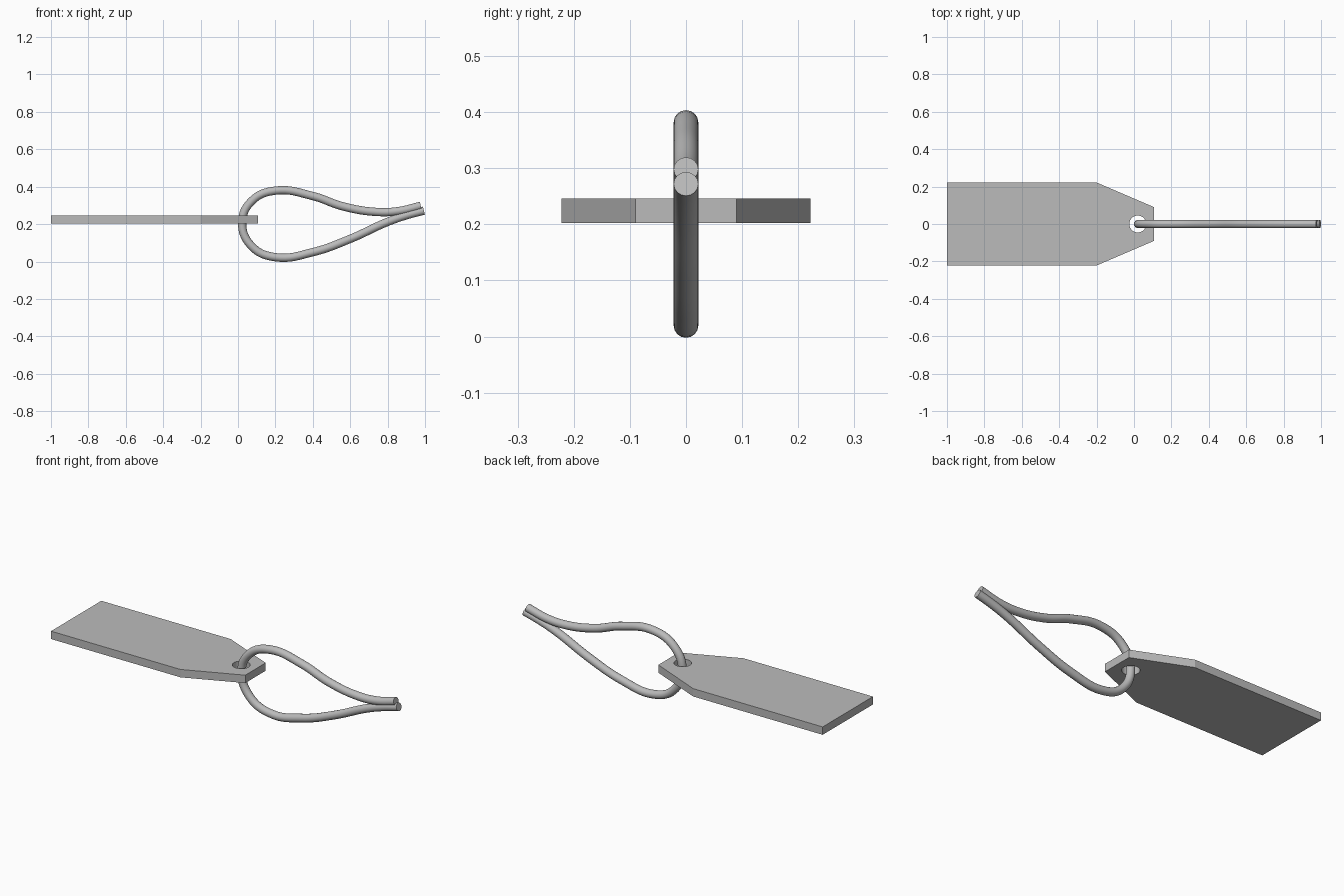
import bpy, bmesh, math

cube = bpy.data.objects.get("Cube")
if cube:
    bpy.data.objects.remove(cube, do_unlink=True)

# One plain grey for card and cord
grey = bpy.data.materials.new("light_grey")
grey.use_nodes = True
colour = (0.5, 0.5, 0.5, 1)
grey.diffuse_color = colour
grey.node_tree.nodes["Principled BSDF"].inputs["Base Color"].default_value = colour


def link(name, data):
    obj = bpy.data.objects.new(name, data)
    bpy.context.collection.objects.link(obj)
    data.materials.append(grey)
    return obj


def activate(obj):
    bpy.ops.object.select_all(action='DESELECT')
    obj.select_set(True)
    bpy.context.view_layer.objects.active = obj


# Tag card: clipped-corner outline with a round hole, extruded
BOTTOM, THICK = 0.202, 0.044
half = [(-1, 0.222), (-0.2, 0.222), (0.108, 0.09)]
outline = half + [(x, -y) for x, y in reversed(half)]
SIDES = 48
hole = [(0.02 + 0.045 * math.cos(i * math.tau / SIDES),
         0.045 * math.sin(i * math.tau / SIDES)) for i in range(SIDES)]

card = bpy.data.curves.new("tag_card", 'CURVE')
card.dimensions = '2D'
card.fill_mode = 'BOTH'
card.extrude = THICK / 2
for loop in (outline, hole):
    spline = card.splines.new('POLY')
    spline.points.add(len(loop) - 1)
    spline.use_cyclic_u = True
    for point, (x, y) in zip(spline.points, loop):
        point.co = (x, y, 0, 1)
tag = link("tag_card", card)
tag.location.z = BOTTOM + THICK / 2
activate(tag)
bpy.ops.object.convert(target='MESH')
bm = bmesh.new()
bm.from_mesh(tag.data)
bmesh.ops.remove_doubles(bm, verts=bm.verts, dist=0.0001)
bmesh.ops.recalc_face_normals(bm, faces=bm.faces)
bm.to_mesh(tag.data)
bm.free()
bpy.ops.object.shade_smooth_by_angle(angle=math.radians(20))

# Cord: round tube looped through the hole, both ends meeting at the right
path = [(0.977, 0.298), (0.86, 0.27), (0.74, 0.265), (0.56, 0.295),
        (0.4, 0.35), (0.2, 0.379), (0.075, 0.325), (0.022, 0.21),
        (0.075, 0.08), (0.2, 0.023), (0.4, 0.05), (0.6, 0.121),
        (0.8, 0.212), (0.9, 0.247), (0.994, 0.272)]
cord = bpy.data.curves.new("cord_loop", 'CURVE')
cord.dimensions = '3D'
cord.bevel_depth = 0.022
cord.bevel_resolution = 6
cord.resolution_u = 8
cord.use_fill_caps = True
spline = cord.splines.new('BEZIER')
spline.bezier_points.add(len(path) - 1)
for point, (x, z) in zip(spline.bezier_points, path):
    point.co = (x, 0, z)
    point.handle_left_type = point.handle_right_type = 'AUTO'
loop = link("cord_loop", cord)
activate(loop)
bpy.ops.object.convert(target='MESH')
bm = bmesh.new()
bm.from_mesh(loop.data)
bmesh.ops.remove_doubles(bm, verts=bm.verts, dist=0.0001)
bmesh.ops.recalc_face_normals(bm, faces=bm.faces)
bm.to_mesh(loop.data)
bm.free()
bpy.ops.object.shade_smooth_by_angle(angle=math.radians(40))
